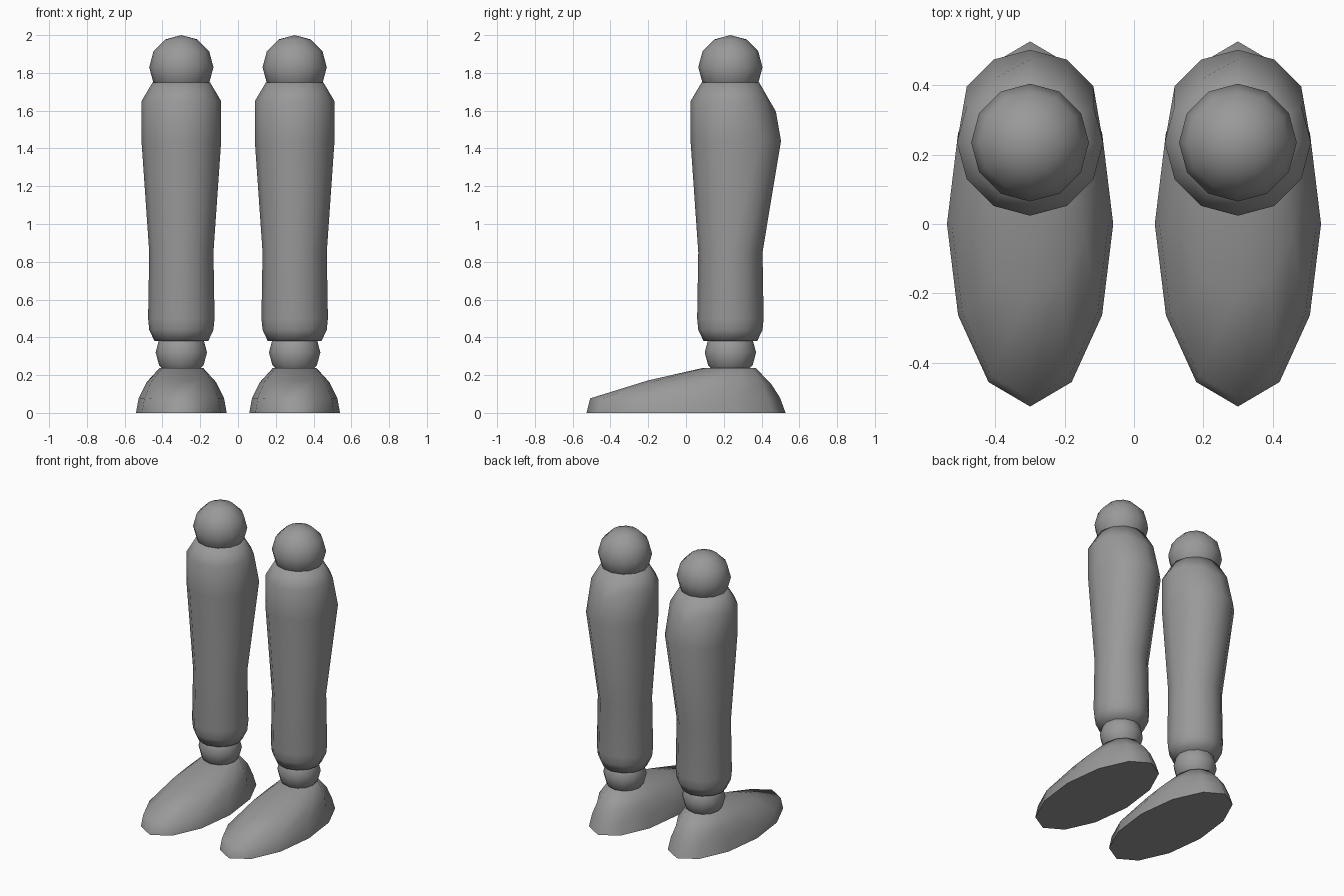
import bpy, bmesh
from math import sin, cos, pi, radians

if "Cube" in bpy.data.objects:
    bpy.data.objects.remove(bpy.data.objects["Cube"])

SIDES = 12
LEG_X, LEG_Y = 0.3, 0.235

grey = bpy.data.materials.new("dark_grey")
grey.diffuse_color = (0.32, 0.32, 0.32, 1)
grey.use_nodes = True
grey.node_tree.nodes["Principled BSDF"].inputs["Base Color"].default_value = grey.diffuse_color


def finish(obj):
    obj.data.materials.append(grey)
    bpy.ops.object.select_all(action='DESELECT')
    obj.select_set(True)
    bpy.context.view_layer.objects.active = obj
    bpy.ops.object.shade_smooth_by_angle(angle=radians(75))


def ball(name, x, z, r):
    bpy.ops.mesh.primitive_uv_sphere_add(segments=SIDES, ring_count=6, radius=r,
                                         location=(x, LEG_Y, z))
    obj = bpy.context.object
    obj.name = name
    finish(obj)


def loft(name, x, rings, bulge=None):
    """Rings are (z_front, z_back, y_front, y_back, half_width)."""
    bulge = bulge or {}
    bm = bmesh.new()
    loops = []
    for k, (zf, zb, yf, yb, w) in enumerate(rings):
        loop = []
        for i in range(SIDES):
            a = 2 * pi * i / SIDES
            t = (1 + sin(a)) / 2
            y, z = yf + (yb - yf) * t, zf + (zb - zf) * t
            # push the back points out (calf muscle)
            lo, dy, dz = bulge.get(k, (2, 0, 0))
            if sin(a) > lo:
                y, z = y + dy, z + dz
            loop.append(bm.verts.new((w * cos(a), y, z)))
        loops.append(loop)
    for a, b in zip(loops, loops[1:]):
        for i in range(SIDES):
            j = (i + 1) % SIDES
            bm.faces.new((a[i], a[j], b[j], b[i]))
    bm.faces.new(loops[0][::-1])
    bm.faces.new(loops[-1])
    bmesh.ops.recalc_face_normals(bm, faces=bm.faces)
    mesh = bpy.data.meshes.new(name)
    bm.to_mesh(mesh)
    bm.free()
    obj = bpy.data.objects.new(name, mesh)
    obj.location.x = x
    bpy.context.collection.objects.link(obj)
    finish(obj)


foot = [(0, 0, -0.527, 0.527, 0.24),
        (0.077, 0.08, -0.507, 0.498, 0.226),
        (0.172, 0.155, -0.2, 0.45, 0.183),
        (0.238, 0.238, 0.09, 0.368, 0.115)]


def level(z, r):
    return (z, z, LEG_Y - r, LEG_Y + r, r)


shin = [level(z, r) for z, r in ((0.38, 0.142), (0.44, 0.17), (0.5, 0.176),
                                 (0.85, 0.17), (1.44, 0.211), (1.65, 0.211),
                                 (1.75, 0.152))]
calf = {4: (0.4, 0.057, 0), 5: (0.9, 0.03, -0.055)}

for side, x in (("left", LEG_X), ("right", -LEG_X)):
    loft(side + "_foot", x, foot)
    ball(side + "_ankle_joint", x, 0.32, 0.136)
    loft(side + "_shin", x, shin, calf)
    ball(side + "_knee_joint", x, 1.83, 0.17)
